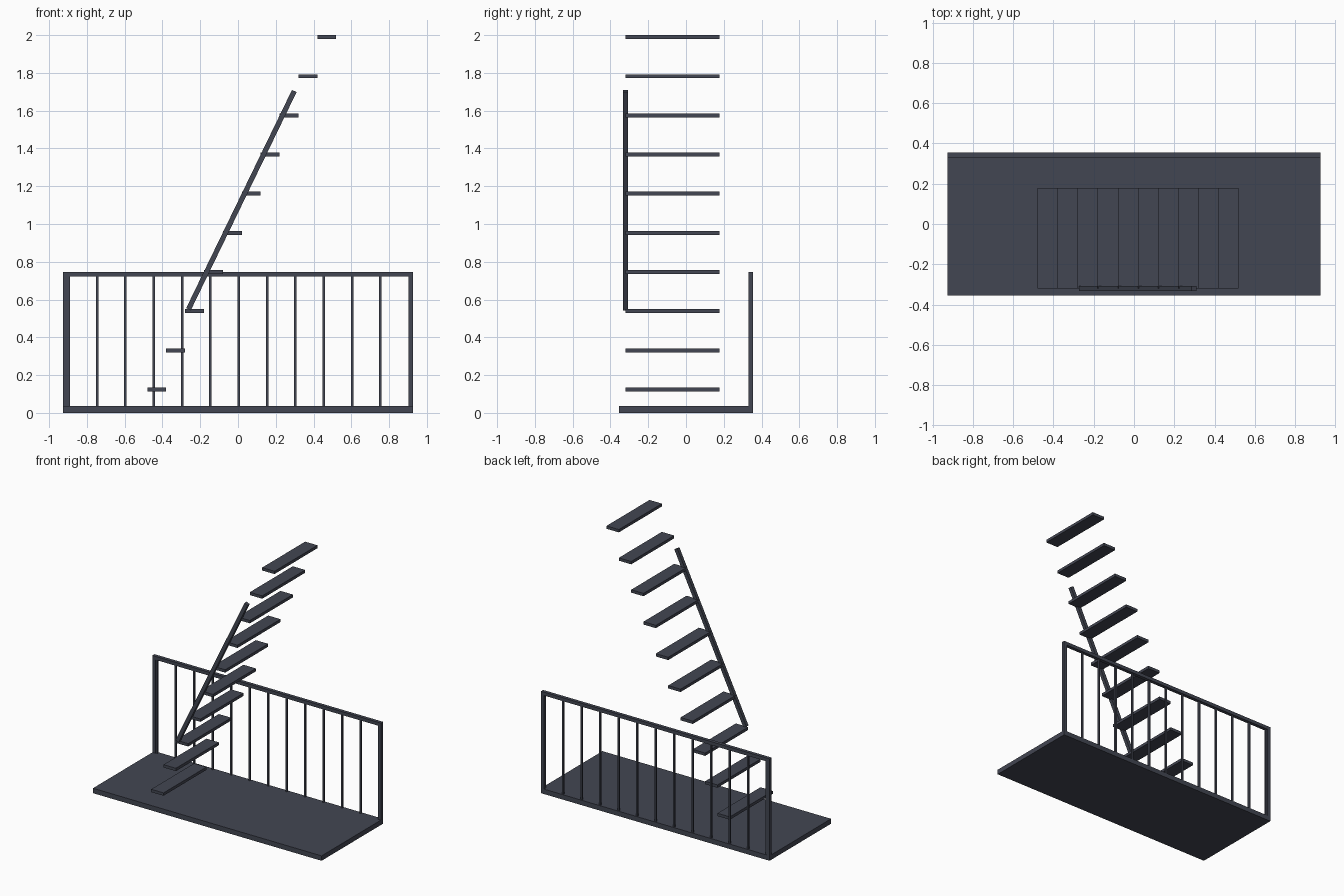
import bpy
import math
from mathutils import Matrix, Vector

if "Cube" in bpy.data.objects:
    bpy.data.objects.remove(bpy.data.objects["Cube"])

slate = bpy.data.materials.new("dark slate")
slate.diffuse_color = (0.055, 0.061, 0.084, 1)
slate.use_nodes = True
slate.node_tree.nodes["Principled BSDF"].inputs["Base Color"].default_value = slate.diffuse_color


def box(name, lo, hi):
    """Axis-aligned box between two corners."""
    bpy.ops.mesh.primitive_cube_add(size=1)
    ob = bpy.context.object
    ob.name = name
    lo, hi = Vector(lo), Vector(hi)
    ob.data.transform(Matrix.Translation((lo + hi) / 2)
                      @ Matrix.Diagonal((*(hi - lo), 1)))
    ob.data.materials.append(slate)
    return ob


X, Y = 0.927, 0.356      # platform half sizes
FLOOR = 0.036            # platform thickness
RAIL_TOP = 0.747         # top of the balustrade
BAR = 0.025              # post and rail thickness

# Platform
box("platform", (-X, -Y, 0), (X, Y, FLOOR))

# Balustrade along the back edge: end posts, top rail, thin balusters
for side, x in (("left", -X), ("right", X - BAR)):
    box(f"{side}_post", (x, Y - BAR, FLOOR), (x + BAR, Y, RAIL_TOP - BAR))
box("top_rail", (-X, Y - BAR, RAIL_TOP - BAR), (X, Y, RAIL_TOP))
BAL = 0.0065
for i in range(12):
    x, y = -0.896 + 0.15 * i, Y - BAR / 2
    box(f"baluster_{i + 1}", (x - BAL, y - BAL, FLOOR),
        (x + BAL, y + BAL, RAIL_TOP - BAR))

# Floating stair treads
for i in range(10):
    x, top = -0.48 + 0.1 * i, 2.0 - 0.2073 * (9 - i)
    box(f"tread_{i + 1}", (x, -0.32, top - 0.021), (x + 0.1, 0.178, top))

# Sloping handrail along the front ends of the treads
a, b = Vector((-0.262, -0.32, 0.549)), Vector((0.298, -0.32, 1.704))
d = b - a
rail = box("stair_handrail", (-0.0135, -0.0125, -d.length / 2),
           (0.0135, 0.0125, d.length / 2))
rail.location = (a + b) / 2
rail.rotation_euler = (0, math.atan2(d.x, d.z), 0)
